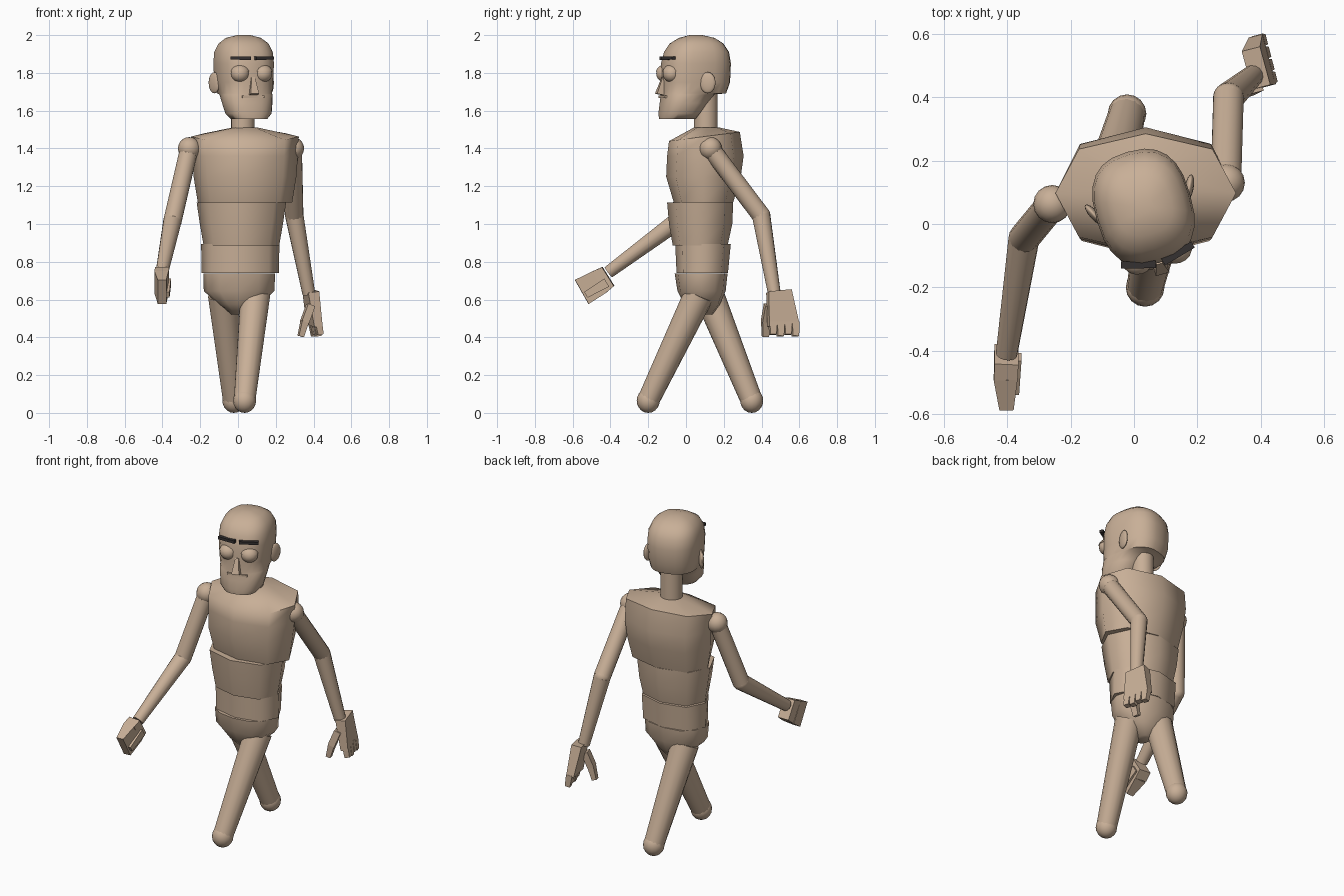
import bpy, bmesh, math
from mathutils import Vector, Matrix

if "Cube" in bpy.data.objects:
    bpy.data.objects.remove(bpy.data.objects["Cube"], do_unlink=True)


def make_material(name, colour):
    mat = bpy.data.materials.new(name)
    mat.use_nodes = True
    mat.diffuse_color = colour
    bsdf = next(n for n in mat.node_tree.nodes if n.type == "BSDF_PRINCIPLED")
    bsdf.inputs["Base Color"].default_value = colour
    return mat


SKIN = make_material("tan_skin", (0.58, 0.43, 0.31, 1))
BROW = make_material("dark_brow", (0.035, 0.03, 0.03, 1))
HEAD = Matrix.Translation((0.032, 0.045, 0)) @ Matrix.Rotation(math.radians(16), 4, "Z")


def finish(name, bm, mat=SKIN, matrix=None, angle=60):
    """Turn a bmesh into a smooth-shaded object."""
    if matrix:
        bm.transform(matrix)
    bmesh.ops.recalc_face_normals(bm, faces=bm.faces)
    mesh = bpy.data.meshes.new(name)
    bm.to_mesh(mesh)
    bm.free()
    mesh.materials.append(mat)
    obj = bpy.data.objects.new(name, mesh)
    bpy.context.collection.objects.link(obj)
    bpy.ops.object.select_all(action="DESELECT")
    obj.select_set(True)
    bpy.context.view_layer.objects.active = obj
    bpy.ops.object.shade_smooth_by_angle(angle=math.radians(angle))
    return obj


def skin_rings(bm, rings):
    """Bridge equal rings of vertices and cap both ends."""
    n = len(rings[0])
    for a, b in zip(rings, rings[1:]):
        for i in range(n):
            j = (i + 1) % n
            bm.faces.new((a[i], a[j], b[j], b[i]))
    bm.faces.new(rings[0])
    bm.faces.new(rings[-1])


def power(v, e):
    return math.copysign(abs(v) ** e, v)


def loft(name, sections, cx=0, sides=8, e=0.87, matrix=None, angle=60):
    """Sections are (z, half width, front y, back y, optional tilt)."""
    bm = bmesh.new()
    rings = []
    for z, hx, front, back, *tilt in sections:
        cy, hy = (front + back) / 2, (back - front) / 2
        ring = []
        for k in range(sides):
            t = math.tau * k / sides
            x, y = hx * power(math.cos(t), e), hy * power(math.sin(t), e)
            ring.append(bm.verts.new((cx + x, cy + y, z + (tilt[0] * y if tilt else 0))))
        rings.append(ring)
    skin_rings(bm, rings)
    return finish(name, bm, matrix=matrix, angle=angle)


def slab(name, p0, p1, wide, size0, size1, mat=SKIN, matrix=None):
    """Tapered block from p0 to p1; sizes are (width, thickness)."""
    p0, p1, wide = Vector(p0), Vector(p1), Vector(wide)
    d = (p1 - p0).normalized()
    wide = (wide - d * wide.dot(d)).normalized()
    thick = d.cross(wide)
    bm = bmesh.new()
    rings = [[bm.verts.new(p + wide * (a * w / 2) + thick * (b * t / 2))
              for a, b in ((-1, -1), (1, -1), (1, 1), (-1, 1))]
             for p, (w, t) in ((p0, size0), (p1, size1))]
    skin_rings(bm, rings)
    return finish(name, bm, mat, matrix, angle=30)


def limb(name, p0, p1, r0, r1, sides=14):
    p0, p1 = Vector(p0), Vector(p1)
    d = p1 - p0
    bm = bmesh.new()
    bmesh.ops.create_cone(bm, cap_ends=True, segments=sides, radius1=r0, radius2=r1, depth=d.length)
    turn = Vector((0, 0, 1)).rotation_difference(d).to_matrix().to_4x4()
    finish(name, bm, matrix=Matrix.Translation((p0 + p1) / 2) @ turn)


def ball(name, centre, radii, matrix=None, spin=0, cut=None):
    bm = bmesh.new()
    bmesh.ops.create_uvsphere(bm, u_segments=16, v_segments=10, radius=1)
    place = Matrix.Translation(centre) @ Matrix.Rotation(spin, 4, "Z")
    bm.transform(place @ Matrix.Diagonal((*radii, 1)))
    if cut is not None:
        bmesh.ops.bisect_plane(bm, geom=bm.verts[:] + bm.edges[:] + bm.faces[:],
                               plane_co=(0, 0, cut), plane_no=(0, 0, 1), clear_inner=True)
        bmesh.ops.holes_fill(bm, edges=bm.edges)
    finish(name, bm, matrix=matrix)


# Torso segments
loft("chest", [(1.115, 0.25, -0.065, 0.25), (1.25, 0.272, -0.105, 0.29),
               (1.36, 0.28, -0.1, 0.305), (1.463, 0.285, -0.09, 0.285, 0.13),
               (1.51, 0.07, 0.04, 0.18)], cx=0.037)
loft("waist", [(0.885, 0.2, -0.07, 0.22), (1.0, 0.22, -0.09, 0.245),
               (1.115, 0.237, -0.1, 0.25)], cx=0.018)
loft("belly", [(0.74, 0.205, -0.05, 0.222), (0.893, 0.207, -0.057, 0.237)], cx=0.012)
loft("pelvis", [(0.52, 0.04, 0.04, 0.14), (0.575, 0.11, -0.01, 0.18),
                (0.645, 0.187, -0.045, 0.21), (0.738, 0.19, -0.06, 0.22)], cx=0.006, sides=12)
loft("neck", [(1.48, 0.063, 0.042, 0.168), (1.72, 0.063, 0.042, 0.168)],
     cx=0.025, sides=16, e=1)

# Head with narrow jaw and rounded skull
loft("head", [(1.557, 0.095, -0.188, 0.0), (1.585, 0.12, -0.19, 0.02), (1.64, 0.13, -0.182, 0.06),
              (1.685, 0.136, -0.176, 0.1), (1.692, 0.138, -0.176, 0.165), (1.75, 0.147, -0.174, 0.186),
              (1.85, 0.153, -0.174, 0.19), (1.91, 0.148, -0.158, 0.18), (1.955, 0.128, -0.128, 0.15),
              (1.985, 0.09, -0.08, 0.105), (2.0, 0.035, -0.025, 0.04)],
     sides=24, e=0.78, matrix=HEAD, angle=50)
slab("nose", (0, -0.168, 1.775), (0, -0.187, 1.685), (1, 0, 0), (0.02, 0.02), (0.045, 0.05), matrix=HEAD)
slab("upper_lip", (-0.06, -0.172, 1.674), (0.06, -0.172, 1.674), (0, 0, 1),
     (0.012, 0.016), (0.012, 0.016), matrix=HEAD)
for side, s in (("left", 1), ("right", -1)):
    eye = (s * 0.063, -0.145, 1.795)
    ball(side + "_eye", eye, (0.049, 0.046, 0.045), HEAD)
    ball(side + "_eyelid", eye, (0.053, 0.05, 0.049), HEAD, cut=1.808)
    slab(side + "_eyebrow", (s * 0.012, -0.175, 1.878), (s * 0.118, -0.148, 1.878), (0, 0, 1),
         (0.018, 0.025), (0.016, 0.022), BROW, HEAD)
    ball(side + "_ear", (s * 0.156, 0.028, 1.748), (0.014, 0.042, 0.056), HEAD, spin=-s * 0.45)

# Arms: shoulder, elbow and wrist of each swinging arm
ARMS = {"left": ((0.29, 0.13, 1.4), (0.298, 0.398, 1.045), (0.375, 0.468, 0.63)),
        "right": ((-0.258, 0.063, 1.4), (-0.347, -0.045, 1.015), (-0.402, -0.41, 0.745))}
for side, (shoulder, elbow, wrist) in ARMS.items():
    ball(side + "_shoulder", shoulder, [0.06] * 3)
    limb(side + "_upper_arm", shoulder, elbow, 0.049, 0.049)
    ball(side + "_elbow", elbow, [0.049] * 3)
    limb(side + "_forearm", elbow, wrist, 0.049, 0.034)

# Open left hand with fingers hanging down
across = Vector((-0.25, 0.97, 0)).normalized()
slab("left_palm", (0.385, 0.492, 0.645), (0.405, 0.515, 0.465), across, (0.125, 0.06), (0.165, 0.045))
for i in range(4):
    base = Vector((0.408, 0.518, 0.48)) + across * (i - 1.5) * 0.041
    tip = base + Vector((0.012, 0.002, -0.066 - 0.008 * (i % 2)))
    slab(f"left_finger_{i + 1}", base, tip, across, (0.039, 0.036), (0.033, 0.03))
slab("left_thumb", (0.385, 0.438, 0.57), (0.352, 0.422, 0.48), across, (0.045, 0.04), (0.045, 0.04))
slab("left_thumb_tip", (0.355, 0.423, 0.49), (0.332, 0.42, 0.405), across, (0.044, 0.038), (0.034, 0.028))

# Flat right hand swung forward
edge = (0, -0.55, 0.84)
slab("right_palm", (-0.402, -0.412, 0.722), (-0.405, -0.46, 0.692), edge, (0.118, 0.075), (0.135, 0.075))
slab("right_fingers", (-0.405, -0.46, 0.692), (-0.402, -0.552, 0.64), edge, (0.135, 0.075), (0.147, 0.045))
slab("right_thumb", (-0.375, -0.42, 0.69), (-0.375, -0.53, 0.625), edge, (0.05, 0.04), (0.035, 0.025))

# Striding legs with rounded ends
LEGS = {"left": ((0.092, 0.068, 0.625), (0.035, -0.2, 0.065)),
        "right": ((-0.08, 0.122, 0.625), (-0.022, 0.348, 0.065))}
for side, (hip, ankle) in LEGS.items():
    limb(side + "_leg", hip, ankle, 0.08, 0.058)
    ball(side + "_foot_ball", ankle, (0.061, 0.061, 0.065))
